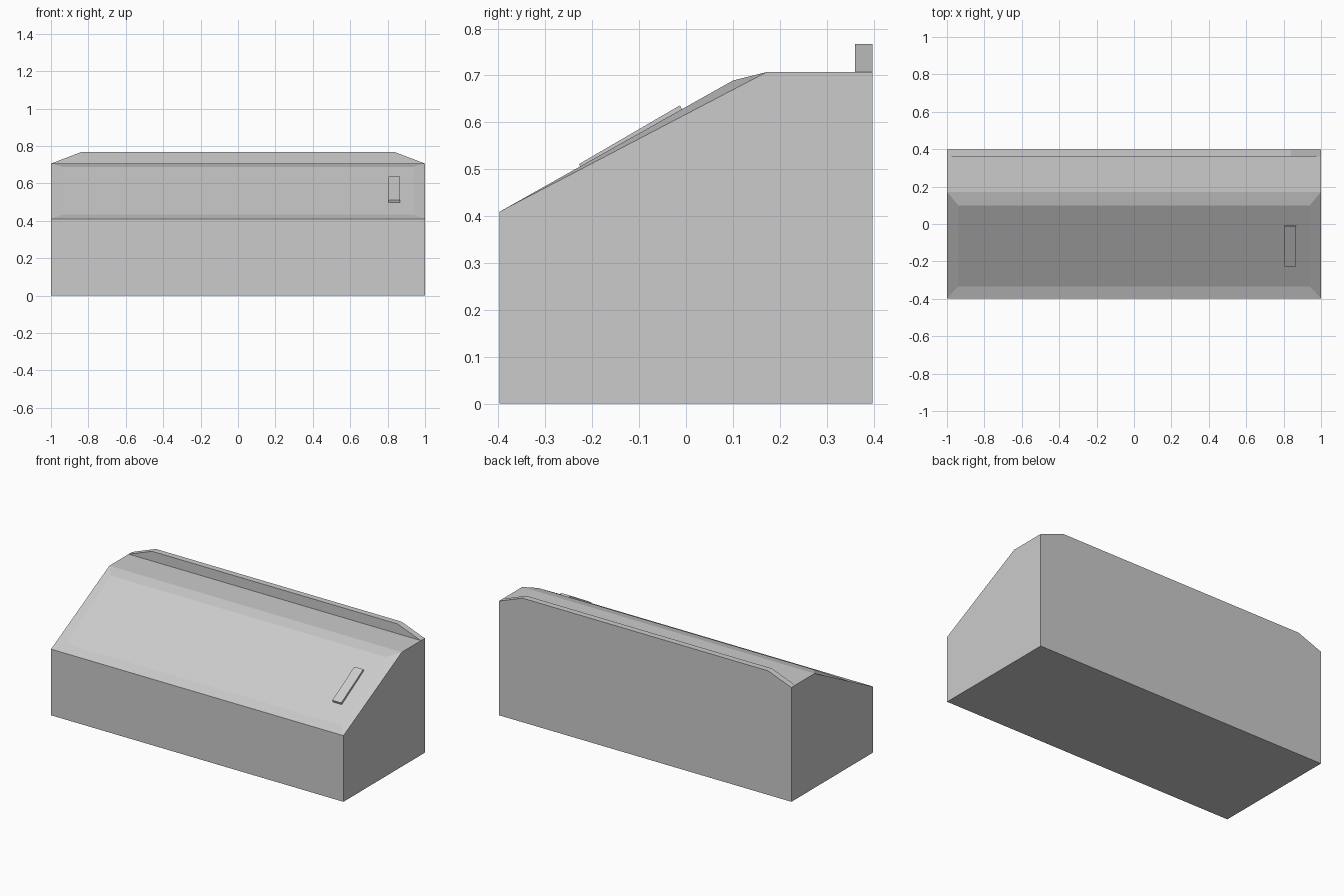
import bpy, bmesh
from mathutils import Vector

if "Cube" in bpy.data.objects:
    bpy.data.objects.remove(bpy.data.objects["Cube"])


def prism(name, points, axis, lo, hi):
    """Extrude a 2D profile along x (profile in y,z) or along y (profile in x,z)."""
    bm = bmesh.new()

    def place(p, d):
        return (d, p[0], p[1]) if axis == 'X' else (p[0], d, p[1])

    face = bm.faces.new([bm.verts.new(place(p, lo)) for p in points])
    ext = bmesh.ops.extrude_face_region(bm, geom=[face])
    for v in ext['geom']:
        if isinstance(v, bmesh.types.BMVert):
            v.co['XY'.index(axis)] = hi
    bmesh.ops.recalc_face_normals(bm, faces=bm.faces)
    mesh = bpy.data.meshes.new(name)
    bm.to_mesh(mesh)
    bm.free()
    obj = bpy.data.objects.new(name, mesh)
    bpy.context.collection.objects.link(obj)
    return obj


# Chest body with a sloped front
D = 0.398
body = prism("chest_body", [(-D, 0), (D, 0), (D, 0.707), (0.172, 0.707), (-D, 0.409)], 'X', -1, 1)

# Lid panel: inset the slope and tilt the inner face slightly
bm = bmesh.new()
bm.from_mesh(body.data)
bm.normal_update()
slope = min((f for f in bm.faces if f.normal.z > 0.1), key=lambda f: f.normal.z)
bmesh.ops.inset_region(bm, faces=[slope], thickness=0.06)
for v in slope.verts:
    y, z = (0.1, 0.689) if v.co.y > -0.1 else (-0.333, 0.433)
    v.co = Vector((0.94 if v.co.x > 0 else -0.94, y, z))
bm.to_mesh(body.data)
bm.free()

# Handle lying on the lid panel
prism("lid_handle", [(-0.221, 0.493), (-0.228, 0.511), (-0.013, 0.636), (-0.005, 0.62)], 'X', 0.805, 0.866)

# Raised rail along the back edge with sloped ends
prism("back_rail", [(-1, 0.706), (1, 0.706), (0.84, 0.767), (-0.84, 0.767)], 'Y', 0.36, D)
